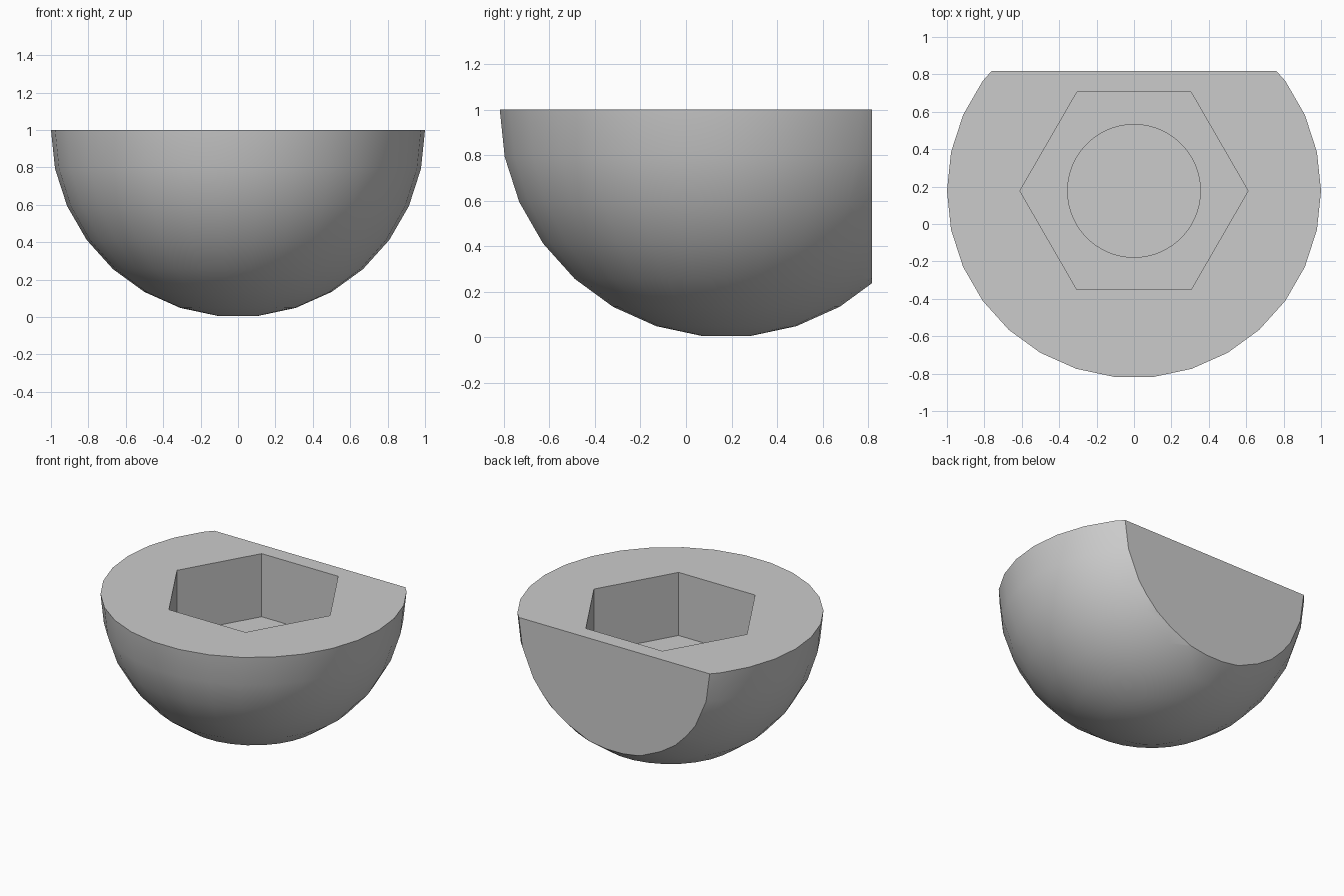
import bpy, bmesh
from math import sin, cos, pi, radians

cube = bpy.data.objects.get("Cube")
if cube:
    bpy.data.objects.remove(cube, do_unlink=True)

CENTRE_Y = 0.177   # axis of the dome and its sockets
FLAT_Y = 0.8175    # plane of the flat back


def turned_solid(name, sides, rings):
    """Closed solid lofted through (radius, height) rings around the axis."""
    bm = bmesh.new()
    loops = [[bm.verts.new((r * cos(2 * pi * i / sides),
                            CENTRE_Y + r * sin(2 * pi * i / sides), z))
              for i in range(sides)] for r, z in rings]
    for low, high in zip(loops, loops[1:]):
        for i in range(sides):
            j = (i + 1) % sides
            bm.faces.new((low[i], low[j], high[j], high[i]))
    bm.faces.new(loops[0][::-1])
    bm.faces.new(loops[-1])
    mesh = bpy.data.meshes.new(name)
    bm.to_mesh(mesh)
    bm.free()
    obj = bpy.data.objects.new(name, mesh)
    bpy.context.collection.objects.link(obj)
    return obj


# Half-ball body, its rings spaced evenly in angle
angles = [radians(6 + 12 * k) for k in range(8)]
body = turned_solid("half_ball_body", 30, [(sin(a), 1 - cos(a)) for a in angles])

# Flat back: slice the ball and cap the cut
bm = bmesh.new()
bm.from_mesh(body.data)
cut = bmesh.ops.bisect_plane(bm, geom=bm.verts[:] + bm.edges[:] + bm.faces[:],
                             plane_co=(0, FLAT_Y, 0), plane_no=(0, 1, 0),
                             clear_outer=True)
rim = [e for e in bm.edges if e.is_boundary]
bmesh.ops.holes_fill(bm, edges=rim, sides=0)
bmesh.ops.recalc_face_normals(bm, faces=bm.faces[:])
bm.to_mesh(body.data)
bm.free()

# Hexagonal socket, with a round bore in its floor
cutters = [turned_solid("hex_socket_cutter", 6, [(0.61, 0.545), (0.61, 1.2)]),
           turned_solid("round_bore_cutter", 60, [(0.355, 0.25), (0.355, 0.8)])]
bpy.ops.object.select_all(action='DESELECT')
bpy.context.view_layer.objects.active = body
body.select_set(True)
for cutter in cutters:
    mod = body.modifiers.new(cutter.name, 'BOOLEAN')
    mod.operation = 'DIFFERENCE'
    mod.solver = 'EXACT'
    mod.object = cutter
    bpy.ops.object.modifier_apply(modifier=mod.name)
    bpy.data.objects.remove(cutter, do_unlink=True)

# Smooth dome with crisp rims
bpy.ops.object.shade_smooth_by_angle(angle=radians(30))

# One plain grey throughout
grey = bpy.data.materials.new("plain_grey")
grey.use_nodes = True
grey.diffuse_color = (0.6, 0.6, 0.6, 1)
grey.node_tree.nodes["Principled BSDF"].inputs["Base Color"].default_value = (0.6, 0.6, 0.6, 1)
body.data.materials.clear()
body.data.materials.append(grey)
